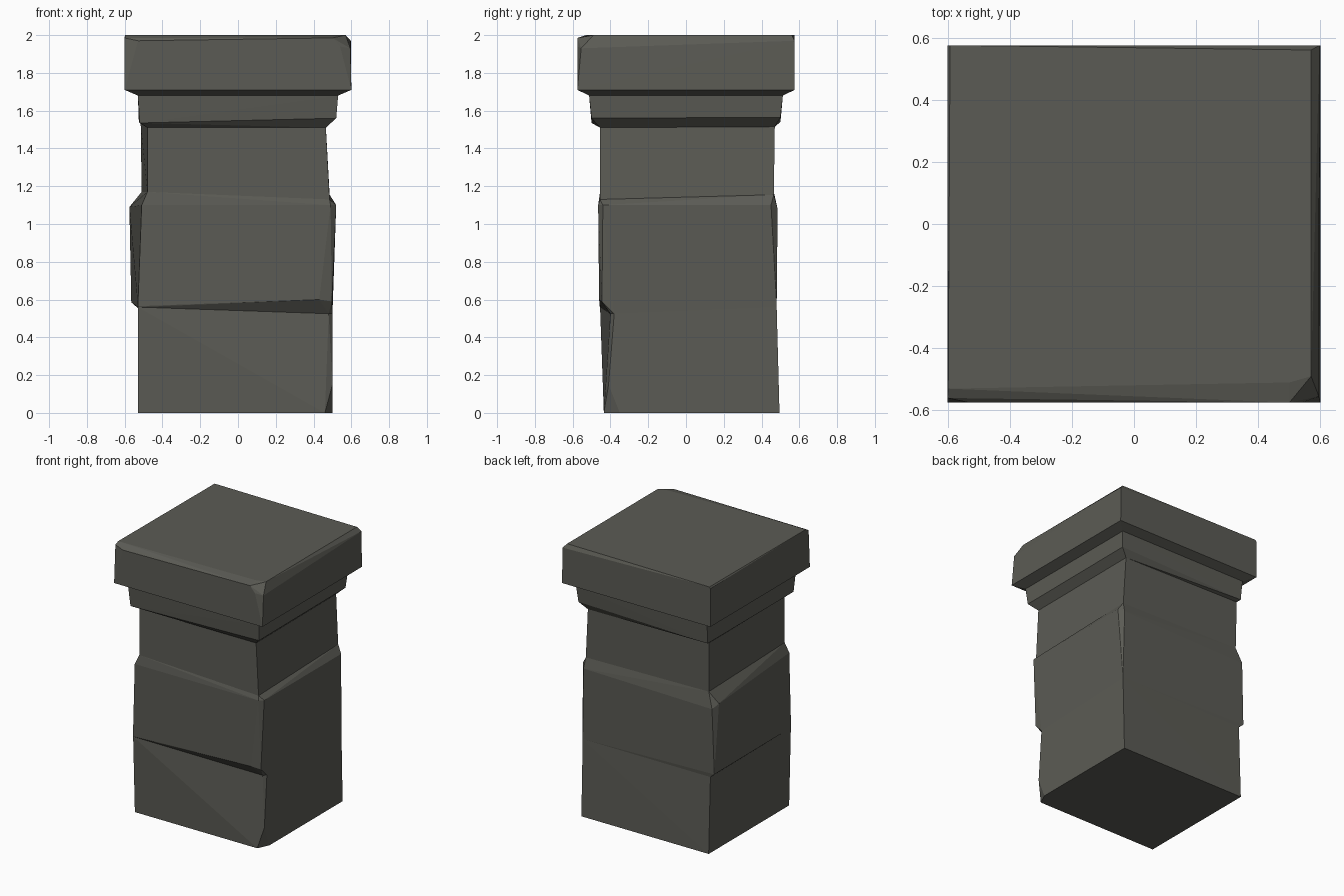
import bpy, bmesh

if "Cube" in bpy.data.objects:
    bpy.data.objects.remove(bpy.data.objects["Cube"])

stone = bpy.data.materials.new("dark grey stone")
stone.diffuse_color = (0.105, 0.105, 0.09, 1)
stone.use_nodes = True
stone.node_tree.nodes["Principled BSDF"].inputs["Base Color"].default_value = stone.diffuse_color


def block(name, *rings):
    """Chiselled stone block: the convex hull of a few stacked outlines."""
    bm = bmesh.new()
    for ring in rings:
        for co in ring:
            bm.verts.new(co)
    res = bmesh.ops.convex_hull(bm, input=bm.verts[:])
    spare = {v for v in res["geom_interior"] + res["geom_unused"]
             if isinstance(v, bmesh.types.BMVert)}
    bmesh.ops.delete(bm, geom=list(spare), context='VERTS')
    bmesh.ops.dissolve_limit(bm, angle_limit=0.01, verts=bm.verts[:], edges=bm.edges[:])
    bmesh.ops.recalc_face_normals(bm, faces=bm.faces[:])
    me = bpy.data.meshes.new(name)
    bm.to_mesh(me)
    bm.free()
    me.materials.append(stone)
    bpy.context.collection.objects.link(bpy.data.objects.new(name, me))


def square(x, y, z):
    return [(-x, -y, z), (x, -y, z), (x, y, z), (-x, y, z)]


# Outlines run front left, front right, back right, back left;
# a chipped corner has two points
foot = [(-.53, -.435, 0), (.46, -.435, 0), (.5, -.35, 0), (.5, .495, 0), (-.53, .495, 0)]
foot_chip = [(.5, -.41, .15)]
seam_low = [(-.53, -.455, .56), (.48, -.40, .525), (.5, -.38, .525),
            (.5, .48, .56), (-.53, .475, .555)]
seam_high = [(-.53, -.457, .565), (.43, -.46, .60), (.497, -.445, .59),
             (.5, .48, .57), (-.565, .48, .585)]
ledge_low = [(-.51, -.465, 1.1), (.49, -.465, 1.1), (.52, -.44, 1.1), (.52, .45, 1.1),
             (.49, .485, 1.08), (-.55, .485, 1.06), (-.575, .44, 1.09)]
ledge_high = [(-.48, -.455, 1.17), (.485, -.455, 1.13), (.485, .465, 1.155), (-.51, .465, 1.17)]
neck_top = [(-.48, -.455, 1.51), (.465, -.455, 1.51), (.465, .47, 1.515), (-.515, .47, 1.53)]
moulding_low = [(-.52, -.5, 1.535), (.52, -.5, 1.56), (.52, .5, 1.565), (-.525, .5, 1.54)]
moulding_top = square(.53, .513, 1.68)
cap_low = square(.6, .575, 1.71)
cap_rim = [(-.6, -.56, 1.985), (-.53, -.575, 1.97), (.5, -.575, 1.985), (.54, -.575, 1.94),
           (.595, -.555, 1.93), (.597, .575, 1.97), (-.6, .575, 1.99)]
cap_top = [(-.598, -.53, 2), (.5, -.51, 2), (.57, -.49, 2), (.57, .56, 2), (-.592, .575, 2)]

block("lower_block", foot, foot_chip, seam_low)
block("middle_block", seam_low, seam_high, ledge_low, ledge_high)
block("neck", ledge_high, neck_top)
block("moulding", neck_top, moulding_low, moulding_top)
block("cap", moulding_top, cap_low, cap_rim, cap_top)
